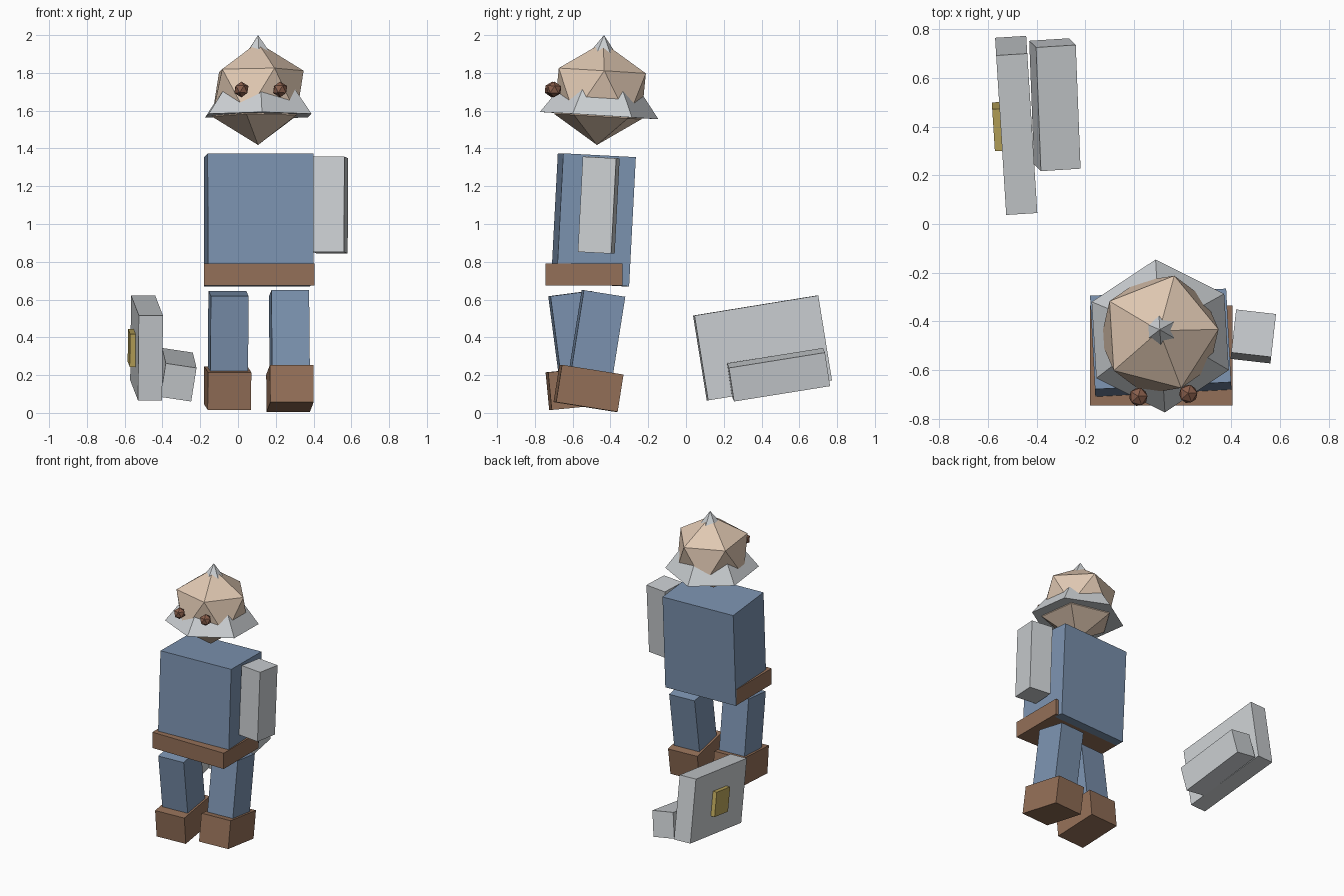
import bpy
from math import radians

if "Cube" in bpy.data.objects:
    bpy.data.objects.remove(bpy.data.objects["Cube"], do_unlink=True)


def make_material(name, *rgb):
    """Flat material from display colour values."""
    linear = [((c / 255 + 0.055) / 1.055) ** 2.4 for c in rgb] + [1.0]
    mat = bpy.data.materials.new(name)
    mat.use_nodes = True
    mat.diffuse_color = linear
    bsdf = next(n for n in mat.node_tree.nodes if n.type == 'BSDF_PRINCIPLED')
    bsdf.inputs["Base Color"].default_value = linear
    return mat


blue = make_material("cloth blue", 124, 147, 176)
brown = make_material("leather brown", 148, 112, 88)
steel = make_material("pale steel", 204, 208, 211)
skin = make_material("skin", 224, 200, 178)
gold = make_material("gold", 190, 168, 92)
eye_brown = make_material("eye brown", 138, 95, 76)


def finish(name, mat, tilt):
    obj = bpy.context.object
    obj.name = name
    obj.rotation_euler = [radians(a) for a in tilt]
    obj.data.materials.append(mat)
    return obj


def box(name, mat, location, size, tilt=(0, 0, 0)):
    bpy.ops.mesh.primitive_cube_add(size=1, location=location)
    obj = finish(name, mat, tilt)
    obj.scale = size
    return obj


def ball(name, mat, location, radius, tilt=(0, 0, 0)):
    bpy.ops.mesh.primitive_ico_sphere_add(subdivisions=1, radius=radius, location=location)
    return finish(name, mat, tilt)


# Body
box("torso", blue, (0.11, -0.49, 1.022), (0.56, 0.385, 0.685), (-3, 0, 3))
box("belt", brown, (0.112, -0.54, 0.732), (0.585, 0.41, 0.117))
box("left_arm", steel, (0.49, -0.462, 1.10), (0.165, 0.178, 0.505), (-3, 0, -6.5))

# Legs and boots, mid-stride
leg_size = (0.2, 0.222, 0.45)
boot_size = (0.23, 0.33, 0.2)
box("left_leg", blue, (0.272, -0.472, 0.41), leg_size, (-9, 0, 3.5))
box("left_boot", brown, (0.275, -0.516, 0.13), boot_size, (-9, 0, 3.5))
box("right_leg", blue, (-0.052, -0.584, 0.409), leg_size, (7.5, 0, 3.5))
box("right_boot", brown, (-0.055, -0.563, 0.131), boot_size, (5.5, 0, 3.5))

# Head with a cone helmet pushed through it
head_tilt = (-3.5, 0, 3.5)
ball("head", skin, (0.105, -0.455, 1.69), 0.272, head_tilt)
bpy.ops.mesh.primitive_cone_add(vertices=6, radius1=0.315, depth=0.427,
                                location=(0.107, -0.447, 1.787))
finish("helmet", steel, head_tilt)
for side, x, y in (("right", 0.018, -0.71), ("left", 0.223, -0.698)):
    ball(side + "_eye", eye_brown, (x, y, 1.712), 0.042, head_tilt)

# Detached shield with its boss, and the arm that carries it
shield_tilt = (9.2, 0, 3.6)
shield = box("shield", steel, (-0.484, 0.405, 0.344), (0.128, 0.665, 0.455), shield_tilt)
bpy.context.view_layer.update()
boss_place = shield.matrix_world.to_quaternion().to_matrix().col[0] * -0.069 + shield.location
box("shield_boss", gold, boss_place, (0.05, 0.175, 0.175), shield_tilt)
box("right_arm", steel, (-0.325, 0.49, 0.202), (0.165, 0.515, 0.182), (9.2, 8.5, 3.6))
